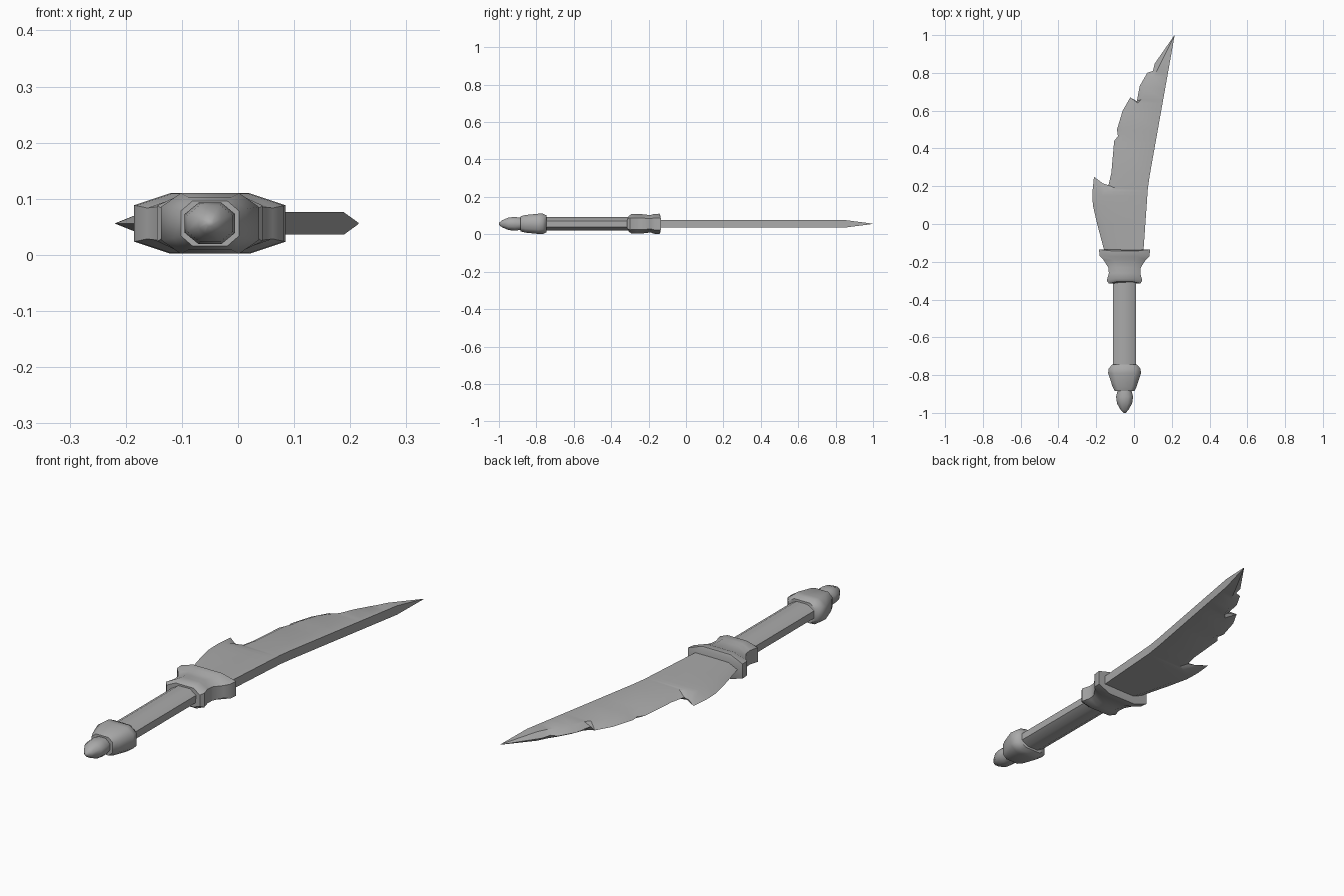
import bpy, bmesh

cube = bpy.data.objects.get("Cube")
if cube:
    bpy.data.objects.remove(cube)

AXIS_X, MID_Z = -0.05, 0.056

grey = bpy.data.materials.new("plain grey")
grey.use_nodes = True
grey.diffuse_color = (0.4, 0.4, 0.4, 1)
grey.node_tree.nodes["Principled BSDF"].inputs["Base Color"].default_value = (0.4, 0.4, 0.4, 1)


def finish(name, bm, angle):
    bmesh.ops.recalc_face_normals(bm, faces=bm.faces)
    mesh = bpy.data.meshes.new(name)
    bm.to_mesh(mesh)
    bm.free()
    mesh.materials.append(grey)
    ob = bpy.data.objects.new(name, mesh)
    bpy.context.collection.objects.link(ob)
    bpy.ops.object.select_all(action='DESELECT')
    ob.select_set(True)
    bpy.context.view_layer.objects.active = ob
    bpy.ops.object.shade_smooth_by_angle(angle=angle)


def skin(bm, rings):
    """Join rings of equal size into a closed tube with capped ends."""
    for a, b in zip(rings, rings[1:]):
        for i in range(len(a)):
            j = (i + 1) % len(a)
            bm.faces.new((a[i], a[j], b[j], b[i]))
    bm.faces.new(rings[0])
    bm.faces.new(rings[-1])


def loft(name, sections, side=0.45, top=0.45):
    """Eight-sided tube; each section is y, half width, half height, bow of the sides."""
    quarter = [(1, side), (top, 1)]
    outline = quarter + [(-u, v) for u, v in quarter[::-1]]
    outline += [(-u, -v) for u, v in outline]
    bm = bmesh.new()
    rings = [[bm.verts.new((AXIS_X + u * w, y + bow * abs(u), MID_Z + v * h))
              for u, v in outline] for y, w, h, bow in sections]
    skin(bm, rings)
    finish(name, bm, 0.9)


# Handle parts
loft("pommel_tip", [(-1, .006, .005, 0), (-.985, .02, .018, 0), (-.95, .04, .033, 0),
                    (-.915, .045, .037, 0), (-.87, .034, .03, 0)])
loft("pommel_collar", [(-.885, .052, .04, 0), (-.86, .064, .047, 0), (-.79, .087, .054, 0),
                       (-.765, .084, .054, 0), (-.745, .066, .045, 0)], .55, .6)
loft("grip", [(-.76, .06, .036, 0), (-.28, .06, .036, 0)])
loft("guard", [(-.295, .083, .042, -.02), (-.28, .094, .053, -.02), (-.26, .083, .052, 0),
               (-.23, .086, .051, 0), (-.19, .112, .046, 0), (-.175, .132, .053, .005),
               (-.15, .135, .054, .015), (-.14, .122, .045, .005)], .6, .52)

# Blade: cutting edge x, y and the matching bevel line x, y
edge = [(-.155, -.15, -.11, -.15), (-.195, 0, -.15, 0), (-.218, .1, -.17, .1),
        (-.22, .17, -.17, .15), (-.212, .25, -.16, .17), (-.165, .215, -.13, .18),
        (-.135, .205, -.1, .19), (-.12, .27, -.085, .26), (-.105, .44, -.07, .43),
        (-.085, .465, -.055, .465), (-.09, .5, -.05, .5), (-.06, .6, -.02, .59),
        (-.02, .67, .02, .64), (.015, .65, .04, .66), (.03, .73, .065, .72),
        (.07, .8, .1, .78), (.1, .81, .12, .81), (.11, .85, .14, .85),
        (.213, .998, .214, .998)]


def spine_x(y):
    if y < .2:
        return .067 + .07 * (y - .1)
    return .08 + .178 * (y - .24)


bm = bmesh.new()
rings = []
for ex, ey, ix, iy in edge:
    half = .02 * min(1, (1.005 - iy) / .14)
    sx = spine_x(iy)
    rings.append([bm.verts.new(p) for p in (
        (sx, iy, MID_Z + half), (ix, iy, MID_Z + half), (ex, ey, MID_Z),
        (ix, iy, MID_Z - half), (sx, iy, MID_Z - half))])
skin(bm, rings)
finish("blade", bm, 0.6)
